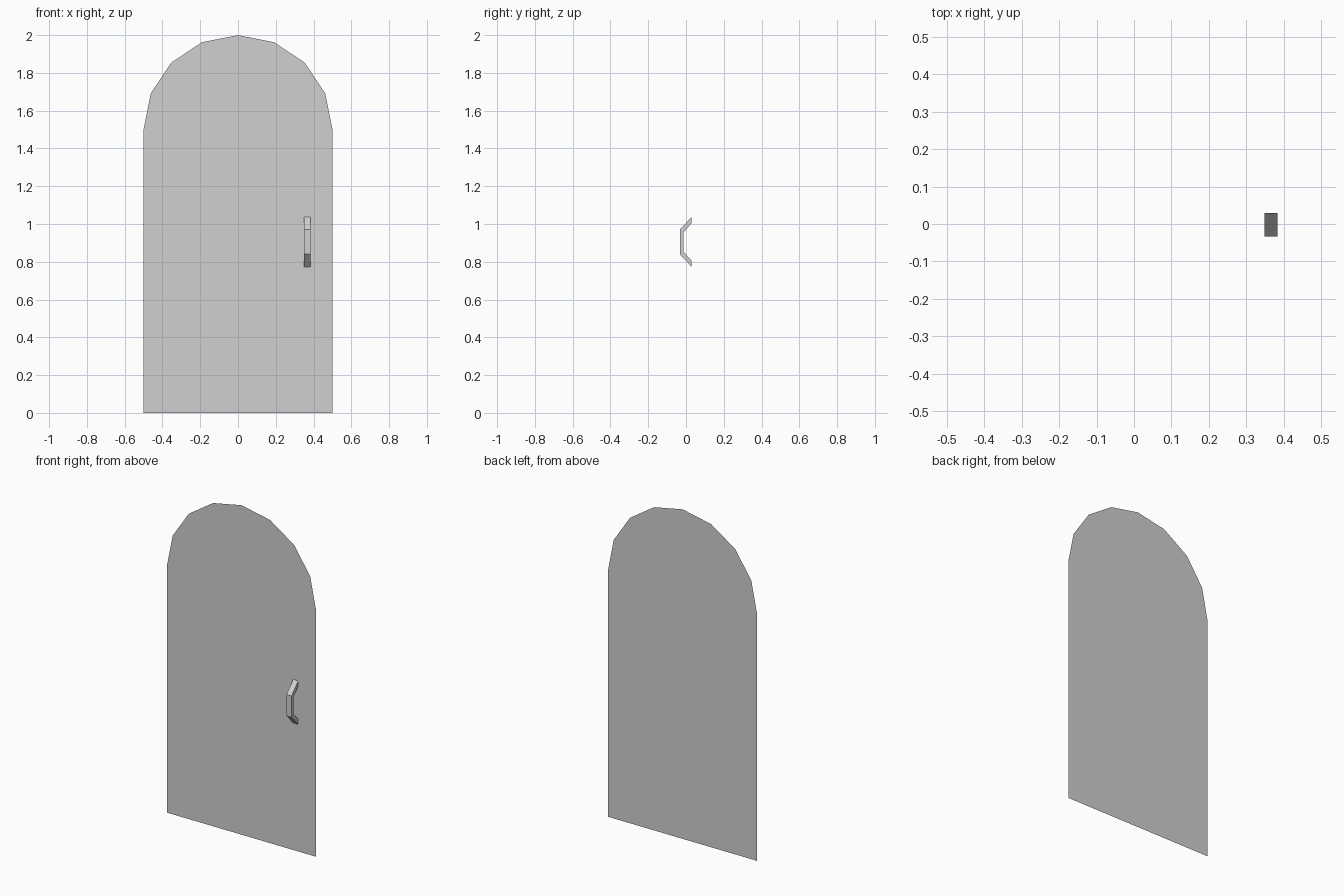
import bpy
import bmesh
from math import cos, sin, pi

cube = bpy.data.objects.get("Cube")
if cube:
    bpy.data.objects.remove(cube, do_unlink=True)

# Single flat grey
GREY = (0.63, 0.63, 0.63, 1.0)
grey = bpy.data.materials.new("plain_grey")
grey.use_nodes = True
grey.diffuse_color = GREY
grey.node_tree.nodes["Principled BSDF"].inputs["Base Color"].default_value = GREY


def build(name, points, extrude=None):
    """Flat polygon from an outline, optionally extruded into a solid."""
    bm = bmesh.new()
    face = bm.faces.new([bm.verts.new(p) for p in points])
    if extrude:
        result = bmesh.ops.extrude_face_region(bm, geom=[face], use_keep_orig=True)
        moved = [v for v in result["geom"] if isinstance(v, bmesh.types.BMVert)]
        bmesh.ops.translate(bm, verts=moved, vec=extrude)
        bmesh.ops.recalc_face_normals(bm, faces=bm.faces)
    mesh = bpy.data.meshes.new(name)
    bm.to_mesh(mesh)
    bm.free()
    mesh.materials.append(grey)
    obj = bpy.data.objects.new(name, mesh)
    bpy.context.collection.objects.link(obj)
    return obj


# Door panel: a thin sheet with an eight-sided arch on top
HALF_WIDTH, SPRING_Z, PANEL_Y, ARCH_SIDES = 0.5, 1.5, 0.033, 8
outline = [(-HALF_WIDTH, PANEL_Y, 0), (HALF_WIDTH, PANEL_Y, 0)]
for i in range(ARCH_SIDES + 1):
    a = pi * i / ARCH_SIDES
    outline.append((HALF_WIDTH * cos(a), PANEL_Y, SPRING_Z + HALF_WIDTH * sin(a)))
build("door_panel", outline)

# Pull handle: bent bar, its side profile mirrored about the middle height
HANDLE_X, HANDLE_WIDTH, HANDLE_Z = 0.349, 0.034, 0.905
outer = [(0.03, 0.132), (-0.033, 0.065)]
inner = [(-0.013, 0.051), (0.03, 0.1)]


def mirrored(half):
    return [(y, -z) for y, z in reversed(half)]


profile = outer + mirrored(outer) + mirrored(inner) + inner
build("door_handle", [(HANDLE_X, y, HANDLE_Z + z) for y, z in profile],
      extrude=(HANDLE_WIDTH, 0, 0))
